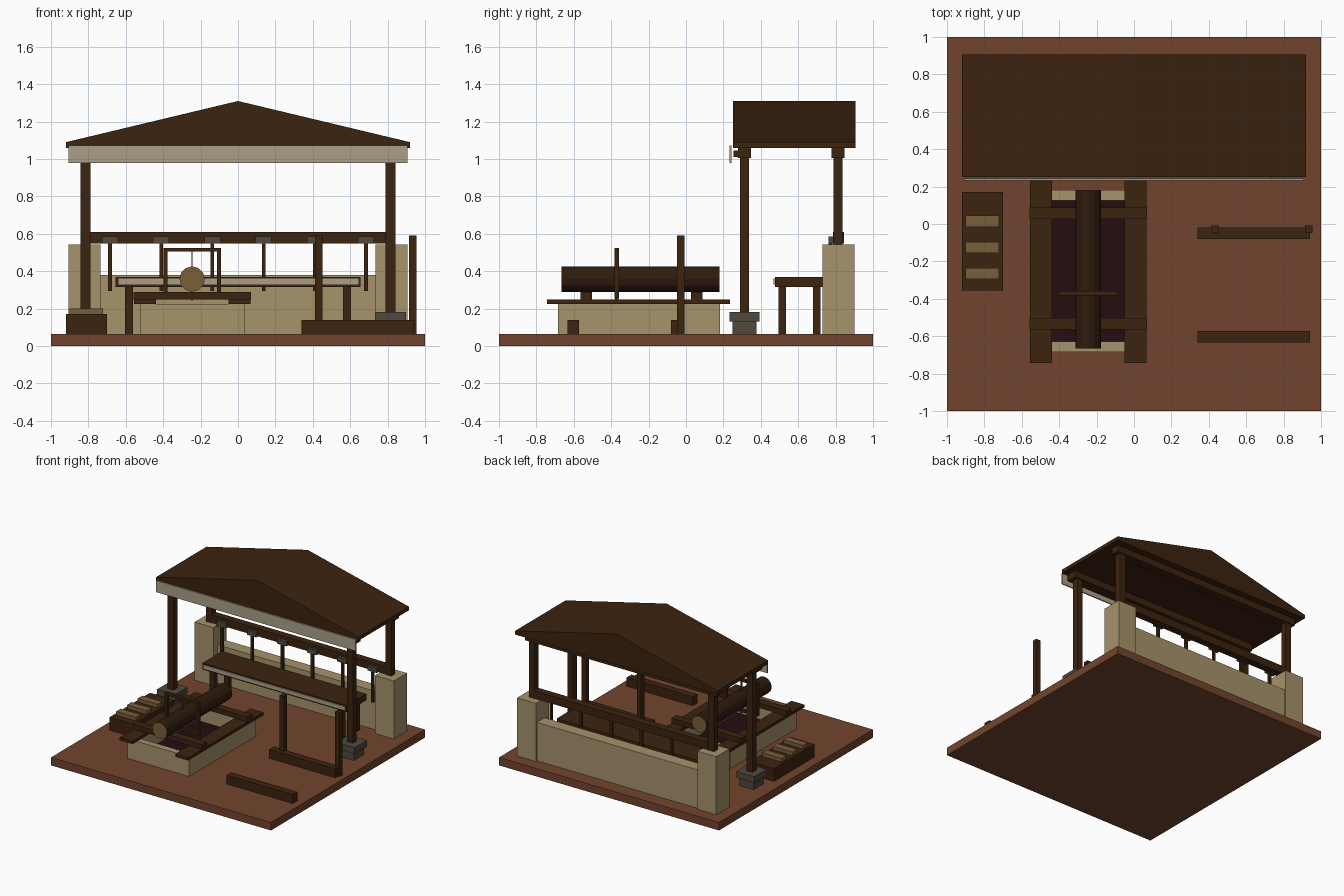
import bpy, bmesh, math

if "Cube" in bpy.data.objects:
    bpy.data.objects.remove(bpy.data.objects["Cube"], do_unlink=True)


def material(name, rgb):
    lin = [((c / 255 + 0.055) / 1.055) ** 2.4 for c in rgb]
    m = bpy.data.materials.new(name)
    m.use_nodes = True
    m.diffuse_color = (*lin, 1)
    bsdf = m.node_tree.nodes["Principled BSDF"]
    bsdf.inputs["Base Color"].default_value = (*lin, 1)
    bsdf.inputs["Roughness"].default_value = 0.9
    return m


EARTH = material("red earth", (114, 68, 45))
WOOD = material("dark wood", (60, 35, 15))
BARK = material("bark", (46, 27, 14))
CUT = material("cut wood", (122, 94, 58))
PLASTER = material("plaster", (166, 147, 108))
CLOTH = material("pale board", (170, 160, 135))
STONE = material("grey stone", (80, 73, 63))
PIT = material("pit shadow", (36, 13, 17))


def finish(name, bm, *mats):
    me = bpy.data.meshes.new(name)
    bmesh.ops.recalc_face_normals(bm, faces=bm.faces)
    bm.to_mesh(me)
    bm.free()
    for m in mats:
        me.materials.append(m)
    ob = bpy.data.objects.new(name, me)
    bpy.context.scene.collection.objects.link(ob)
    return ob


def box(name, mat, x, y, z):
    """Box from three (low, high) ranges."""
    bm = bmesh.new()
    bmesh.ops.create_cube(bm, size=1)
    for v in bm.verts:
        v.co = [r[0] if c < 0 else r[1] for c, r in zip(v.co, (x, y, z))]
    return finish(name, bm, mat)


def around(c, width):
    return (c - width / 2, c + width / 2)


G = 0.065  # ground level
box("ground", EARTH, (-1, 1), (-1, 1), (0, G))

# Gabled roof with a flat underside
bm = bmesh.new()
outline = [(-0.92, 1.06), (0.92, 1.06), (0.92, 1.09), (0, 1.31), (-0.92, 1.09)]
gable = bm.faces.new([bm.verts.new((x, 0.25, z)) for x, z in outline])
ext = bmesh.ops.extrude_face_region(bm, geom=[gable])["geom"]
bmesh.ops.translate(bm, vec=(0, 0.655, 0),
                    verts=[e for e in ext if isinstance(e, bmesh.types.BMVert)])
finish("roof", bm, WOOD)

# Roof beams, fascia and its rail
box("front_beam", WOOD, (-0.87, 0.87), around(0.313, 0.07), (1.005, 1.06))
box("back_beam", WOOD, (-0.87, 0.87), around(0.813, 0.07), (1.005, 1.06))
box("fascia_rail", WOOD, (-0.87, 0.87), (0.255, 0.278), (1.01, 1.045))
box("fascia", CLOTH, (-0.907, 0.907), (0.232, 0.242), (0.978, 1.072))

# Posts, stone footings and corner piers
for side, s in (("right", -1), ("left", 1)):
    px = around(s * 0.815, 0.053)
    box(side + "_front_post", WOOD, px, around(0.313, 0.05), (0.18, 1.005))
    box(side + "_back_post", WOOD, px, around(0.813, 0.05), (0.54, 1.005))
    box(side + "_footing", STONE, around(s * 0.815, 0.13), around(0.313, 0.13), (G, 0.13))
    box(side + "_footing_cap", STONE, around(s * 0.815, 0.165), around(0.313, 0.16), (0.13, 0.182))
    box(side + "_pier", PLASTER, around(s * 0.82, 0.17), (0.73, 0.9), (G, 0.542))

# Back wall, rail and hanging tools
box("back_wall", PLASTER, (-0.735, 0.735), (0.785, 0.885), (G, 0.38))
box("tool_rail", WOOD, (-0.79, 0.79), (0.785, 0.845), (0.547, 0.61))
for i in range(6):
    cx = -0.685 + i * 0.274
    box("tool_head", STONE, around(cx, 0.085), (0.762, 0.79), (0.547, 0.585))
    box("tool_handle", WOOD, around(cx, 0.02), around(0.772, 0.02), (0.295, 0.55))

# Long workbench
box("bench_top", WOOD, (-0.655, 0.655), (0.475, 0.73), (0.317, 0.37))
box("bench_front_strip", CLOTH, (-0.64, 0.645), (0.468, 0.475), (0.33, 0.36))
for cx in (-0.583, 0.583):
    for cy in (0.515, 0.7):
        box("bench_leg", WOOD, around(cx, 0.043), around(cy, 0.04), (G, 0.32))

# Saw pit: four walls and a dark floor
for cy in (-0.657, 0.153):
    box("pit_end_wall", PLASTER, (-0.525, 0.035), around(cy, 0.055), (G, 0.226))
for cx in (-0.495, 0.005):
    box("pit_side_wall", PLASTER, around(cx, 0.06), (-0.63, 0.126), (G, 0.226))
box("pit_floor", PIT, (-0.466, -0.024), (-0.63, 0.126), (G, 0.085))

# Boards and bearers over the pit
for cx in (-0.497, 0.008):
    box("pit_board", WOOD, around(cx, 0.117), (-0.742, 0.235), (0.226, 0.25))
for cy in (-0.533, 0.057):
    box("pit_bearer", WOOD, around(cx - 0.253, 0.63), around(cy, 0.062), (0.25, 0.29))

# Log with pale cut ends
bm = bmesh.new()
bmesh.ops.create_cone(bm, cap_ends=True, segments=12, radius1=0.068, radius2=0.068, depth=0.845)
for f in bm.faces:
    f.material_index = 1 if len(f.verts) > 4 else 0
log = finish("log", bm, BARK, CUT)
log.rotation_euler = (math.pi / 2, 0, 0)
log.location = (-0.245, -0.243, 0.358)

# Frame saw straddling the log
for cx in (-0.387, -0.101):
    box("saw_side", WOOD, around(cx, 0.022), around(-0.37, 0.026), (0.255, 0.525))
for zr in ((0.505, 0.525), (0.255, 0.275)):
    box("saw_bar", WOOD, (-0.395, -0.093), around(-0.37, 0.026), zr)
box("saw_blade", STONE, around(-0.245, 0.006), around(-0.37, 0.02), (0.24, 0.51))

# Crate with planks
box("plank_base", WOOD, (-0.92, -0.7), (-0.355, 0.172), (G, 0.17))
for i in range(3):
    box("plank", CUT, around(-0.811, 0.18), around(0.015 - 0.14 * i, 0.06), (0.17, 0.2))

# Ground sills and two uprights
for cy in (-0.603, -0.05):
    box("sill", WOOD, (0.34, 0.94), around(cy, 0.06), (G, 0.138))
for cx in (0.432, 0.935):
    box("upright", WOOD, around(cx, 0.04), around(-0.027, 0.04), (G, 0.59))
